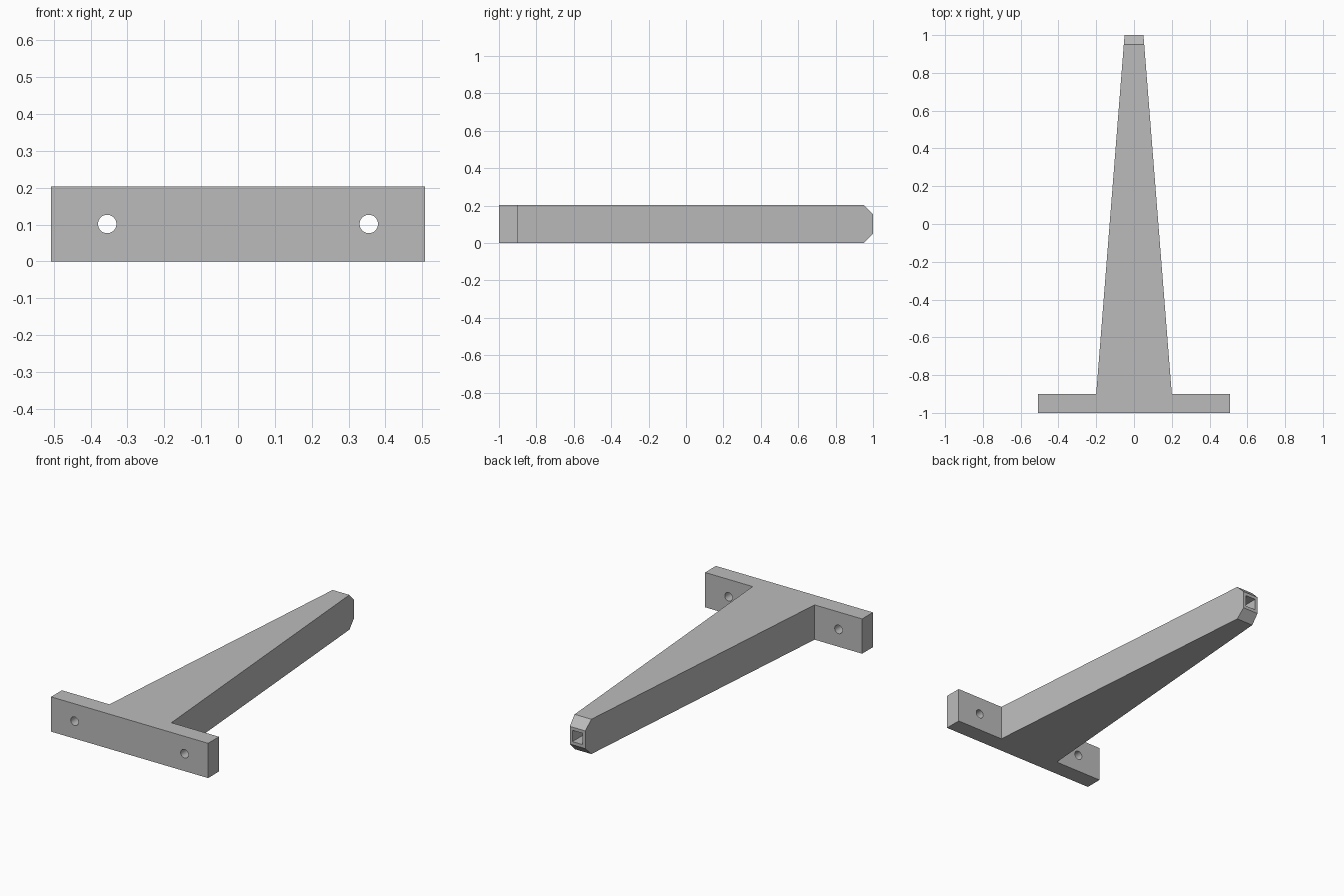
import bpy, bmesh
from mathutils import Matrix

cube = bpy.data.objects.get("Cube")
if cube:
    bpy.data.objects.remove(cube, do_unlink=True)

grey = bpy.data.materials.new("light grey")
grey.use_nodes = True
colour = (0.5, 0.5, 0.5, 1)
grey.diffuse_color = colour
grey.node_tree.nodes["Principled BSDF"].inputs["Base Color"].default_value = colour

H = 0.203            # thickness of the bracket
PLATE_Y = -0.9       # back of the mounting plate
MID = H / 2


def make(name, bm):
    bmesh.ops.recalc_face_normals(bm, faces=bm.faces)
    mesh = bpy.data.meshes.new(name)
    bm.to_mesh(mesh)
    bm.free()
    obj = bpy.data.objects.new(name, mesh)
    mesh.materials.append(grey)
    bpy.context.collection.objects.link(obj)
    return obj


def box(name, size, centre):
    bm = bmesh.new()
    bmesh.ops.create_cube(bm, size=1)
    bmesh.ops.scale(bm, vec=size, verts=bm.verts)
    bmesh.ops.translate(bm, vec=centre, verts=bm.verts)
    return make(name, bm)


def cut(obj, cutter, operation="DIFFERENCE"):
    cutter.hide_render = True
    mod = obj.modifiers.new(operation.title(), "BOOLEAN")
    mod.operation = operation
    mod.solver = "EXACT"
    mod.object = cutter
    bpy.context.view_layer.objects.active = obj
    bpy.ops.object.modifier_apply(modifier=mod.name)
    bpy.data.objects.remove(cutter, do_unlink=True)


# Tapered arm with its bevelled tip, outlined in plan and joined to the plate
bracket = box("bracket", (1.014, 0.1, H), (0, -0.95, MID))
bm = bmesh.new()
rings = []
for y, half, low in ((PLATE_Y - 0.05, 0.204, 0), (0.95, 0.054, 0), (1, 0.05, 0.05)):
    corners = ((-half, low), (half, low), (half, H - low), (-half, H - low))
    rings.append([bm.verts.new((x, y, z)) for x, z in corners])
bm.faces.new(rings[0])
bm.faces.new(rings[-1])
for a, b in zip(rings, rings[1:]):
    for i in range(4):
        j = (i + 1) % 4
        bm.faces.new((a[i], a[j], b[j], b[i]))
cut(bracket, make("arm", bm), "UNION")

# Screw holes through the plate
for side in (-1, 1):
    bm = bmesh.new()
    bmesh.ops.create_cone(bm, cap_ends=True, segments=32, radius1=0.025,
                          radius2=0.025, depth=0.3)
    bmesh.ops.rotate(bm, verts=bm.verts, matrix=Matrix.Rotation(1.5708, 3, "X"))
    bmesh.ops.translate(bm, verts=bm.verts, vec=(side * 0.355, -0.95, MID))
    cut(bracket, make("screw_hole", bm))

# Square socket in the tip
cut(bracket, box("socket", (0.066, 0.4, 0.066), (0, 1, MID)))

bpy.ops.object.select_all(action="DESELECT")
bracket.select_set(True)
bpy.context.view_layer.objects.active = bracket
bpy.ops.object.shade_smooth_by_angle()
